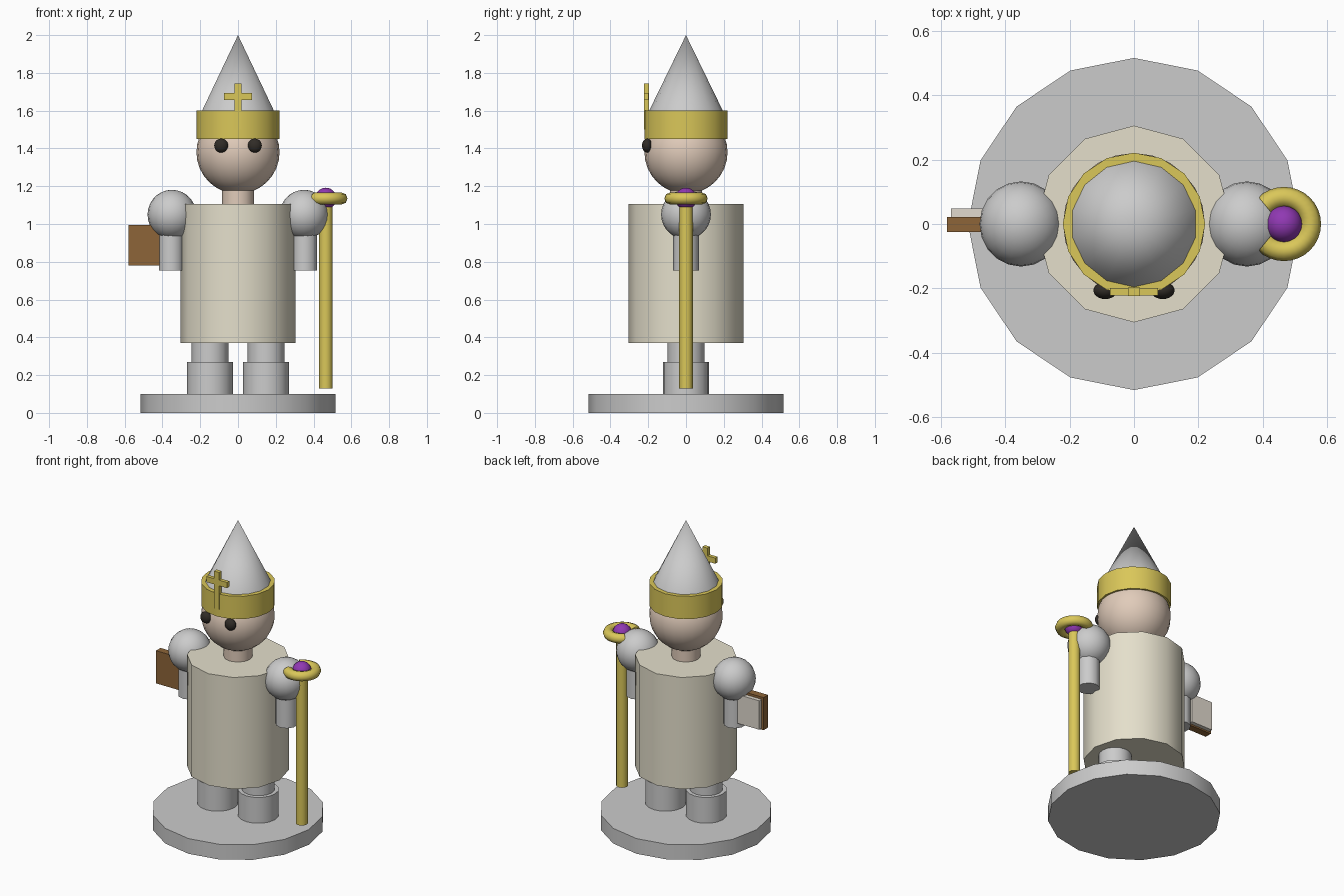
import bpy, math

if "Cube" in bpy.data.objects:
    bpy.data.objects.remove(bpy.data.objects["Cube"])

def material(name, rgb):
    m = bpy.data.materials.new(name)
    m.diffuse_color = (*rgb, 1)
    m.use_nodes = True
    m.node_tree.nodes["Principled BSDF"].inputs["Base Color"].default_value = m.diffuse_color
    return m

GOLD = material("gold", (0.70, 0.57, 0.10))
CREAM = material("cream", (0.78, 0.74, 0.60))
SKIN = material("skin", (0.75, 0.60, 0.49))
DARK = material("dark", (0.03, 0.025, 0.02))
BROWN = material("brown", (0.27, 0.13, 0.04))
PAPER = material("paper", (0.75, 0.70, 0.62))
PURPLE = material("purple", (0.28, 0.04, 0.45))

def finish(name, mat, angle=50):
    ob = bpy.context.object
    ob.name = name
    if mat:
        ob.data.materials.append(mat)
    if angle:
        bpy.ops.object.shade_smooth_by_angle(angle=math.radians(angle))
    return ob

def cylinder(name, x, r, z0, z1, sides=16, mat=None):
    bpy.ops.mesh.primitive_cylinder_add(vertices=sides, radius=r, depth=z1 - z0,
                                        location=(x, 0, (z0 + z1) / 2))
    return finish(name, mat)

def sphere(name, loc, radii, mat=None, segments=20, rings=14):
    bpy.ops.mesh.primitive_uv_sphere_add(segments=segments, ring_count=rings,
                                         radius=1, location=loc)
    bpy.context.object.scale = radii
    bpy.ops.object.transform_apply(location=False, rotation=False, scale=True)
    return finish(name, mat, 70)

def box(name, lo, hi, mat=None):
    bpy.ops.mesh.primitive_cube_add(size=1, location=[(a + b) / 2 for a, b in zip(lo, hi)])
    bpy.context.object.scale = [b - a for a, b in zip(lo, hi)]
    bpy.ops.object.transform_apply(location=False, rotation=False, scale=True)
    return finish(name, mat, 0)

# Base, robe, neck and head
cylinder("base", 0, 0.515, 0, 0.10)
cylinder("robe", 0, 0.305, 0.37, 1.105, 12, CREAM)
cylinder("neck", 0, 0.086, 1.08, 1.20, 12, SKIN)
sphere("head", (0, 0, 1.38), (0.22, 0.22, 0.22), SKIN, 24, 16)

# Mirrored limbs and eyes
for side, s in (("left", -1), ("right", 1)):
    cylinder(f"{side}_shoe", s * 0.148, 0.122, 0.10, 0.27)
    cylinder(f"{side}_leg", s * 0.148, 0.098, 0.25, 0.40)
    sphere(f"{side}_shoulder", (s * 0.35, 0, 1.05), (0.129, 0.132, 0.131))
    cylinder(f"{side}_arm", s * 0.354, 0.068, 0.755, 1.02, 10)
    sphere(f"{side}_eye", (s * 0.089, -0.206, 1.415), (0.037, 0.027, 0.037), DARK)

# Pointed hat with gold band and cross
cylinder("hat_band", 0, 0.221, 1.45, 1.60, 16, GOLD)
bpy.ops.mesh.primitive_cone_add(vertices=14, radius1=0.195, radius2=0, depth=0.40,
                                location=(0, 0, 1.80))
finish("hat_cone", None)
box("cross_upright", (-0.018, -0.223, 1.50), (0.018, -0.197, 1.745), GOLD)
box("cross_bar", (-0.075, -0.222, 1.657), (0.075, -0.198, 1.694), GOLD)

# Staff with orb and open ring
SX = 0.465
cylinder("staff", SX, 0.036, 0.13, 1.125, 12, GOLD)
sphere("staff_orb", (SX, 0, 1.135), (0.057, 0.057, 0.057), PURPLE)
curve = bpy.data.curves.new("staff_ring", 'CURVE')
curve.dimensions = '3D'
curve.bevel_depth = 0.032
curve.bevel_resolution = 2
curve.use_fill_caps = True
N = 24
path = curve.splines.new('POLY')
path.points.add(N)
for i, p in enumerate(path.points):
    a = math.radians(-135 + 270 * i / N)
    p.co = (0.083 * math.cos(a), 0.083 * math.sin(a), 0, 1)
ring = bpy.data.objects.new("staff_ring", curve)
ring.location = (SX, 0, 1.135)
bpy.context.collection.objects.link(ring)
bpy.ops.object.select_all(action='DESELECT')
ring.select_set(True)
bpy.context.view_layer.objects.active = ring
bpy.ops.object.convert(target='MESH')
finish("staff_ring", GOLD)

# Book: cover with a block of pages behind it
box("book_cover", (-0.58, -0.025, 0.78), (-0.40, 0.022, 0.995), BROWN)
box("book_pages", (-0.567, 0.022, 0.79), (-0.41, 0.048, 0.98), PAPER)
